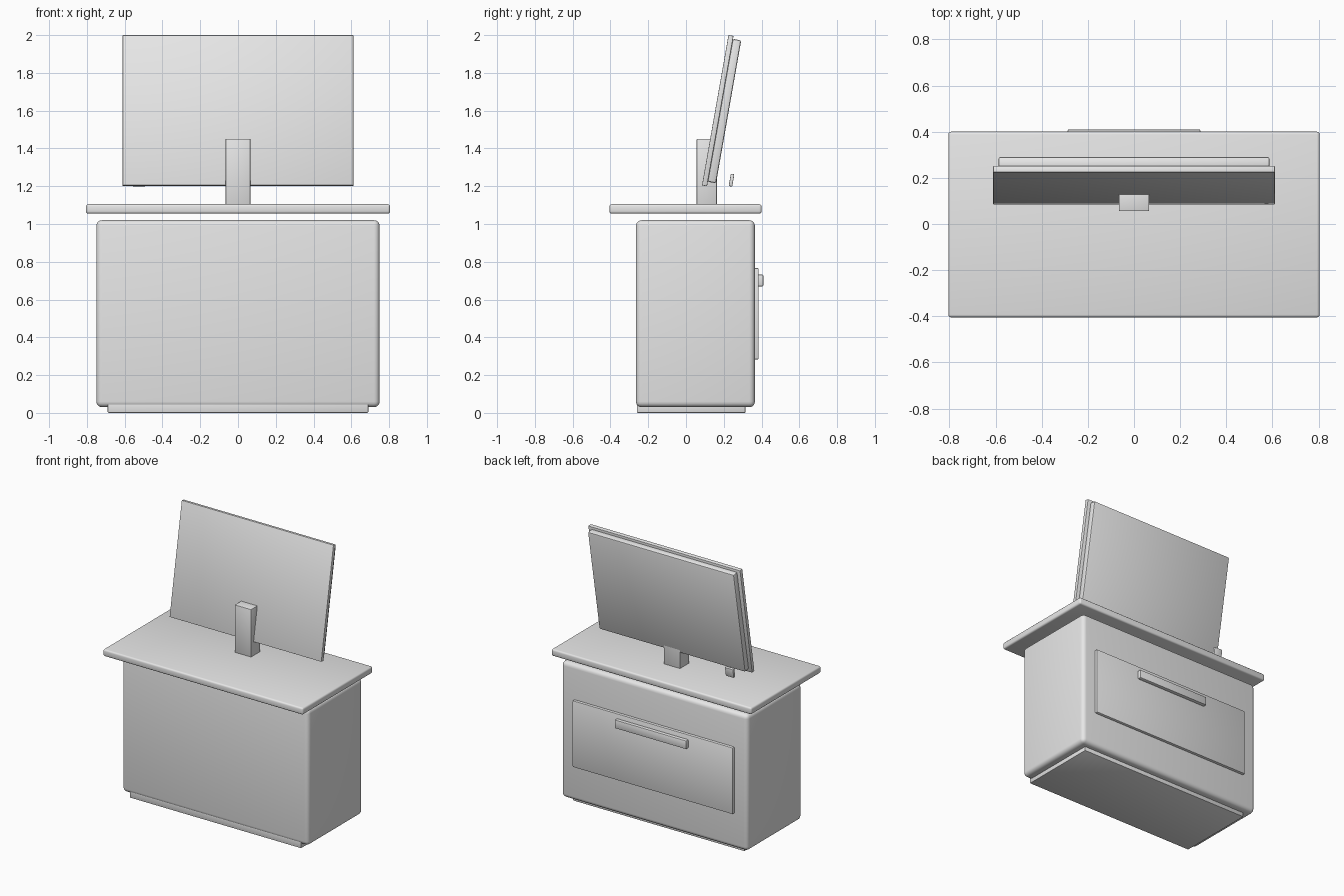
import bpy
import math

old = bpy.data.objects.get("Cube")
if old:
    bpy.data.objects.remove(old, do_unlink=True)

# One plain grey for every part
grey = bpy.data.materials.new("light_grey")
grey.use_nodes = True
grey.diffuse_color = (0.8, 0.8, 0.8, 1)
grey.node_tree.nodes["Principled BSDF"].inputs["Base Color"].default_value = (0.8, 0.8, 0.8, 1)


def box(name, x, y, z, bevel, segments=3, tilt=0.0):
    """Rounded box spanning the x, y and z ranges, tilted back about its centre."""
    centre = [(a + b) / 2 for a, b in (x, y, z)]
    bpy.ops.mesh.primitive_cube_add(size=1, location=centre)
    ob = bpy.context.object
    ob.name = name
    ob.scale = [b - a for a, b in (x, y, z)]
    bpy.ops.object.transform_apply(location=False, rotation=False, scale=True)
    ob.data.materials.append(grey)
    mod = ob.modifiers.new("rounded_edges", "BEVEL")
    mod.width = bevel
    mod.segments = segments
    bpy.ops.object.modifier_apply(modifier=mod.name)
    bpy.ops.object.shade_smooth_by_angle(angle=math.radians(35))
    ob.rotation_euler.x = -tilt
    return ob


def tilted(name, x, centre, thick, length, bevel):
    """Slab leaning back with the screen, given its centre in y and z."""
    cy, cz = centre
    return box(name, x, (cy - thick / 2, cy + thick / 2),
               (cz - length / 2, cz + length / 2), bevel, 2, LEAN)


LEAN = math.radians(10)

# Cabinet
box("plinth", (-0.69, 0.69), (-0.26, 0.315), (0, 0.07), 0.005, 2)
box("cabinet_body", (-0.75, 0.75), (-0.265, 0.365), (0.03, 1.02), 0.03, 4)
box("counter_top", (-0.805, 0.805), (-0.405, 0.4), (1.055, 1.105), 0.012)

# Drawer on the back
box("drawer_front", (-0.645, 0.645), (0.35, 0.385), (0.283, 0.767), 0.006, 2)
box("drawer_handle", (-0.288, 0.288), (0.375, 0.41), (0.67, 0.732), 0.006, 2)

# Monitor
box("monitor_stand", (-0.066, 0.066), (0.056, 0.163), (1.1, 1.45), 0.004, 2)
tilted("screen_panel", (-0.611, 0.611), (0.168, 1.6), 0.027, 0.808, 0.003)
tilted("screen_back", (-0.588, 0.588), (0.203, 1.598), 0.046, 0.768, 0.01)
tilted("power_button", (-0.556, -0.491), (0.241, 1.232), 0.019, 0.066, 0.003)
